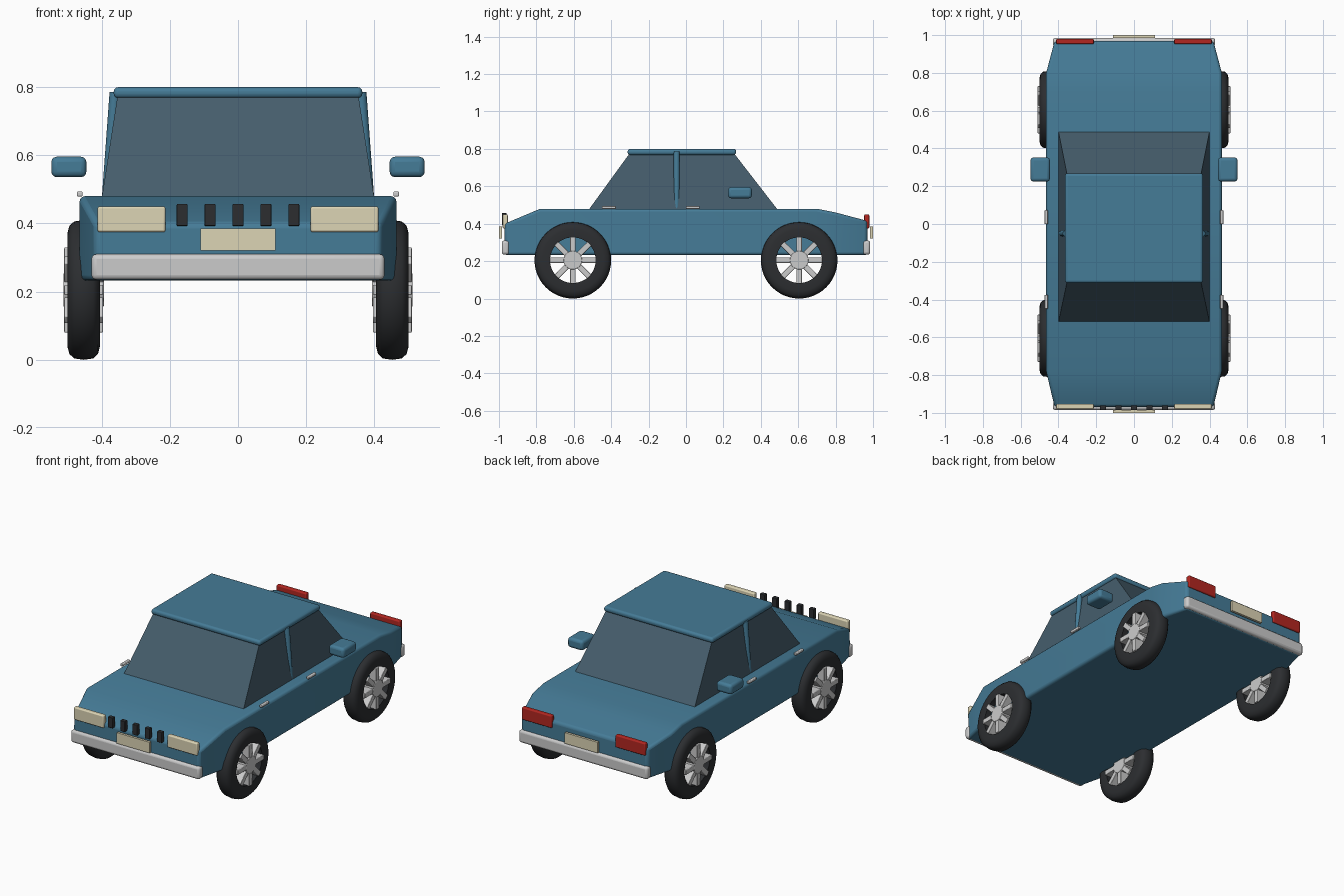
import bpy, bmesh, math
from mathutils import Matrix, Vector

if "Cube" in bpy.data.objects:
    bpy.data.objects.remove(bpy.data.objects["Cube"])


def material(name, rgb):
    m = bpy.data.materials.new(name)
    m.diffuse_color = (*rgb, 1)
    m.use_nodes = True
    m.node_tree.nodes["Principled BSDF"].inputs["Base Color"].default_value = m.diffuse_color
    return m


BLUE = material("blue_paint", (0.06, 0.20, 0.31))
GLASS = material("dark_glass", (0.06, 0.11, 0.15))
RUBBER = material("rubber", (0.025, 0.027, 0.03))
CREAM = material("cream", (0.72, 0.66, 0.46))
RED = material("red_lens", (0.45, 0.02, 0.015))


def finish(name, bm, mat=None, bevel=0, segments=3):
    bmesh.ops.recalc_face_normals(bm, faces=bm.faces[:])
    me = bpy.data.meshes.new(name)
    bm.to_mesh(me)
    bm.free()
    ob = bpy.data.objects.new(name, me)
    bpy.context.collection.objects.link(ob)
    if mat:
        me.materials.append(mat)
    if bevel:
        mod = ob.modifiers.new("bevel", 'BEVEL')
        mod.width, mod.segments = bevel, segments
        mod.limit_method, mod.angle_limit = 'ANGLE', math.radians(30)
    bpy.context.view_layer.objects.active = ob
    ob.select_set(True)
    bpy.ops.object.shade_smooth_by_angle(angle=math.radians(35))
    ob.select_set(False)
    return ob


def box(name, x, y, z, mat=None, bevel=0):
    # x, y and z are (low, high) ranges
    bm = bmesh.new()
    bmesh.ops.create_cube(bm, size=1)
    for v in bm.verts:
        v.co = [sum(r) / 2 + c * (r[1] - r[0]) for r, c in zip((x, y, z), v.co)]
    return finish(name, bm, mat, bevel)


def loft(name, rings, mat, bevel=0):
    bm = bmesh.new()
    loops = [[bm.verts.new(p) for p in r] for r in rings]
    for a, b in zip(loops, loops[1:]):
        for i in range(len(a)):
            j = (i + 1) % len(a)
            bm.faces.new((a[i], a[j], b[j], b[i]))
    bm.faces.new(loops[0])
    bm.faces.new(loops[-1])
    return finish(name, bm, mat, bevel)


def span(a, b, s):
    # range mirrored to side s
    return tuple(sorted((a * s, b * s)))


# Lower body: stations of y, half width, top height
stations = [(-0.97, 0.42, 0.40), (-0.78, 0.465, 0.48), (0.70, 0.465, 0.48),
            (0.80, 0.465, 0.46), (0.97, 0.42, 0.415)]
loft("body", [[(-w, y, 0.232), (w, y, 0.232), (w, y, t), (-w, y, t)]
              for y, w, t in stations], BLUE, 0.015)

# Glass cabin and roof panel
loft("cabin_glass", [[(-w, a, z), (w, a, z), (w, b, z), (-w, b, z)]
                     for w, a, b, z in ((0.40, -0.52, 0.49, 0.475),
                                        (0.352, -0.295, 0.25, 0.785))], GLASS)
box("roof", (-0.365, 0.365), (-0.312, 0.268), (0.768, 0.80), BLUE, 0.013)

# Bumpers, plates, lamps on both ends
for end, s, lens in (("front", -1, CREAM), ("rear", 1, RED)):
    box(end + "_bumper", (-0.43, 0.43), span(0.945, 0.985, s), (0.235, 0.31), None, 0.014)
    box(end + "_plate", (-0.11, 0.11), span(0.985, 1.0, s), (0.32, 0.385), CREAM)
    for side, t in (("right", 1), ("left", -1)):
        box(f"{end}_lamp_{side}", span(0.213, 0.412, t), span(0.953, 0.98, s),
            (0.375, 0.45), lens, 0.006)

# Grille bars
for i in range(5):
    x = (i - 2) * 0.082
    box(f"grille_bar_{i}", (x - 0.016, x + 0.016), (-0.985, -0.96), (0.393, 0.457), RUBBER, 0.003)

# Side mirrors, door handles and pillars
for side, s in (("right", 1), ("left", -1)):
    box("mirror_" + side, span(0.445, 0.548, s), (0.225, 0.352), (0.536, 0.596), BLUE, 0.016)
    for n, y in (("front", -0.412), ("rear", 0.036)):
        box(f"{n}_handle_{side}", span(0.456, 0.473, s), (y - 0.037, y + 0.037),
            (0.479, 0.494), None, 0.004)
    a, b = Vector((0.384 * s, -0.05, 0.47)), Vector((0.361 * s, -0.05, 0.785))
    bm = bmesh.new()
    rot = (b - a).to_track_quat('Z', 'Y').to_matrix().to_4x4()
    bmesh.ops.create_cone(bm, cap_ends=True, segments=16, radius1=0.016, radius2=0.016,
                          depth=(b - a).length, matrix=Matrix.Translation((a + b) / 2) @ rot)
    finish("pillar_" + side, bm, BLUE)

# Wheels: revolved tyre, hub and eight open spokes
TYRE = [(-0.046, 0.122), (-0.048, 0.165), (-0.042, 0.188), (-0.028, 0.201), (0, 0.205),
        (0.028, 0.201), (0.042, 0.188), (0.048, 0.165), (0.046, 0.122)]
for side, s in (("right", 1), ("left", -1)):
    for end, y in (("front", -0.605), ("rear", 0.605)):
        place = Matrix.Translation((0.453 * s, y, 0.205))
        bm = bmesh.new()
        n = 48
        rings = [[bm.verts.new((x, r * math.cos(k * math.tau / n), r * math.sin(k * math.tau / n)))
                  for x, r in TYRE] for k in range(n)]
        for k in range(n):
            p, q = rings[k], rings[(k + 1) % n]
            for i in range(len(TYRE)):
                j = (i + 1) % len(TYRE)
                bm.faces.new((p[i], p[j], q[j], q[i]))
        bm.transform(place)
        finish(f"{end}_tyre_{side}", bm, RUBBER)

        bm = bmesh.new()
        bmesh.ops.create_cone(bm, cap_ends=True, segments=24, radius1=0.05, radius2=0.05,
                              depth=0.118, matrix=place @ Matrix.Rotation(math.pi / 2, 4, 'Y'))
        for k in range(8):
            m = (place @ Matrix.Rotation(k * math.tau / 8, 4, 'X')
                 @ Matrix.Translation((0, 0, 0.075)) @ Matrix.Diagonal((0.114, 0.03, 0.1, 1)))
            bmesh.ops.create_cube(bm, size=1, matrix=m)
        finish(f"{end}_rim_{side}", bm, None, 0.003, 2)
